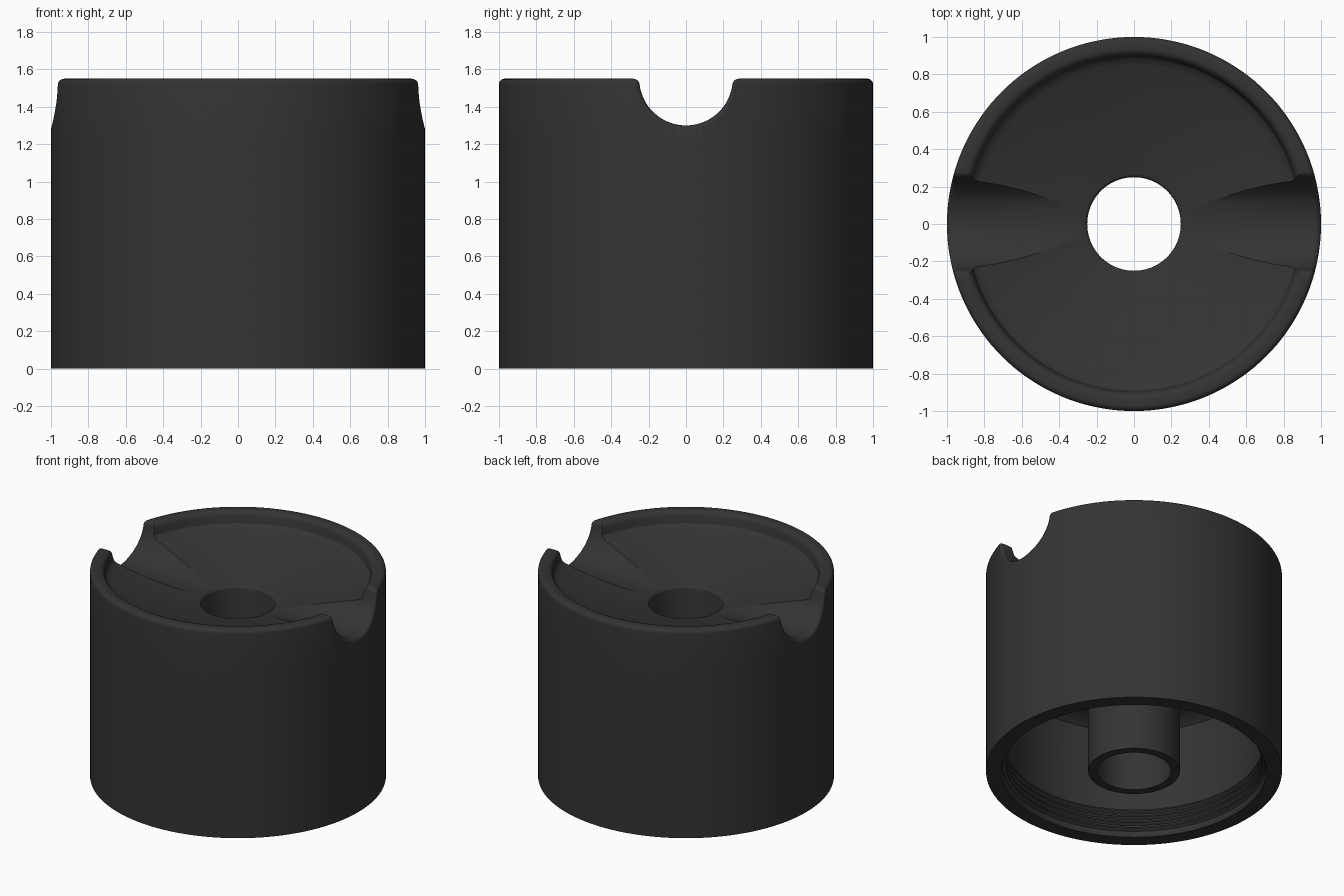
import bpy, bmesh
from math import sin, cos, pi, sqrt, asin

if "Cube" in bpy.data.objects:
    bpy.data.objects.remove(bpy.data.objects["Cube"])

TOP, HOLE, GROOVE, ROUND, LIP = 1.55, 0.25, 0.25, 0.03, 0.035


def arc(cx, cz, radius, start, end, steps):
    return [(cx + radius * cos(start + (end - start) * i / steps),
             cz + radius * sin(start + (end - start) * i / steps))
            for i in range(steps + 1)]


def loft(name, rings, close_rings):
    """Skin equal-length closed rings of points into one solid."""
    bm = bmesh.new()
    loops = [[bm.verts.new(p) for p in ring] for ring in rings]
    pairs = list(zip(loops, loops[1:]))
    if close_rings:
        pairs.append((loops[-1], loops[0]))
    else:
        bm.faces.new(loops[0])
        bm.faces.new(loops[-1])
    n = len(loops[0])
    for a, b in pairs:
        for i in range(n):
            j = (i + 1) % n
            bm.faces.new((a[i], a[j], b[j], b[i]))
    bmesh.ops.recalc_face_normals(bm, faces=bm.faces)
    mesh = bpy.data.meshes.new(name)
    bm.to_mesh(mesh)
    bm.free()
    obj = bpy.data.objects.new(name, mesh)
    bpy.context.collection.objects.link(obj)
    return obj


# Half section of the body: outer wall, rounded rim, dished top, bore, tube, cavity
profile = [(1, 0), (1, 0.6), (1, 1.2)]
profile += arc(1 - ROUND, TOP - ROUND, ROUND, 0, pi / 2, 5)
profile += arc(0.94, TOP - 0.04, 0.04, pi / 2, pi * 0.95, 5)
profile += [(0.89, 1.468), (0.875, 1.453), (0.85, 1.443)]
profile += [(0.7, 1.398), (0.53, 1.352), (0.4, 1.322)]
profile += arc(HOLE + 0.02, 1.275, 0.02, pi / 2, pi, 4)
profile += [(HOLE, 0.6), (HOLE, 0), (0.31, 0), (0.31, 0.88)]
profile += [(0.6, 0.88), (0.72, 0.87), (0.82, 0.85), (0.87, 0.81), (0.885, 0.75)]
# Thread ridges inside the mouth
for k in reversed(range(4)):
    z = 0.04 + k * 0.045
    profile += [(0.885, z + 0.035), (0.865, z + 0.024), (0.865, z + 0.014), (0.885, z)]
profile += [(0.885, 0.02), (0.895, 0)]

SEGMENTS = 144
rings = [[(r * cos(2 * pi * s / SEGMENTS), r * sin(2 * pi * s / SEGMENTS), z)
          for r, z in profile] for s in range(SEGMENTS)]
body = loft("grooved_cap_body", rings, True)

# Cutter for the cross groove, flared at both ends to round the outer edge
centre_y = sqrt((GROOVE + LIP) ** 2 - LIP ** 2)
dip = asin(LIP / (GROOVE + LIP))


def section(flare):
    right = arc(0, TOP, GROOVE + flare, -pi / 2, -dip, 20)
    right += arc(centre_y, TOP - LIP, LIP - flare, pi - dip, pi / 2, 5)[1:]
    right.append((centre_y + 0.001, TOP + 0.2))
    return [(-y, z) for y, z in reversed(right[1:])] + right


stations = [(1 - ROUND, 0)]
for i in range(1, 6):
    a = i / 5 * pi / 2
    stations.append((1 - ROUND + (ROUND + 0.002) * sin(a), ROUND * (1 - cos(a))))
stations.append((1.08, ROUND))
cut_rings = []
for side, order in ((-1, reversed(stations)), (1, stations)):
    for radius, flare in order:
        cut_rings.append([(side * sqrt(radius ** 2 - y ** 2), y, z)
                          for y, z in section(flare)])
cutter = loft("groove_cutter", cut_rings, False)
cutter.hide_render = True

cut = body.modifiers.new("groove", "BOOLEAN")
cut.operation = "DIFFERENCE"
cut.solver = "EXACT"
cut.object = cutter
bpy.context.view_layer.objects.active = body
body.select_set(True)
cutter.select_set(False)
bpy.ops.object.modifier_apply(modifier=cut.name)
bpy.data.objects.remove(cutter)

# Dark plastic finish
color = (0.034, 0.034, 0.034, 1)
material = bpy.data.materials.new("charcoal")
material.use_nodes = True
material.diffuse_color = color
material.node_tree.nodes["Principled BSDF"].inputs["Base Color"].default_value = color
body.data.materials.clear()
body.data.materials.append(material)
for face in body.data.polygons:
    face.material_index = 0
bpy.ops.object.shade_smooth_by_angle(angle=0.5)
